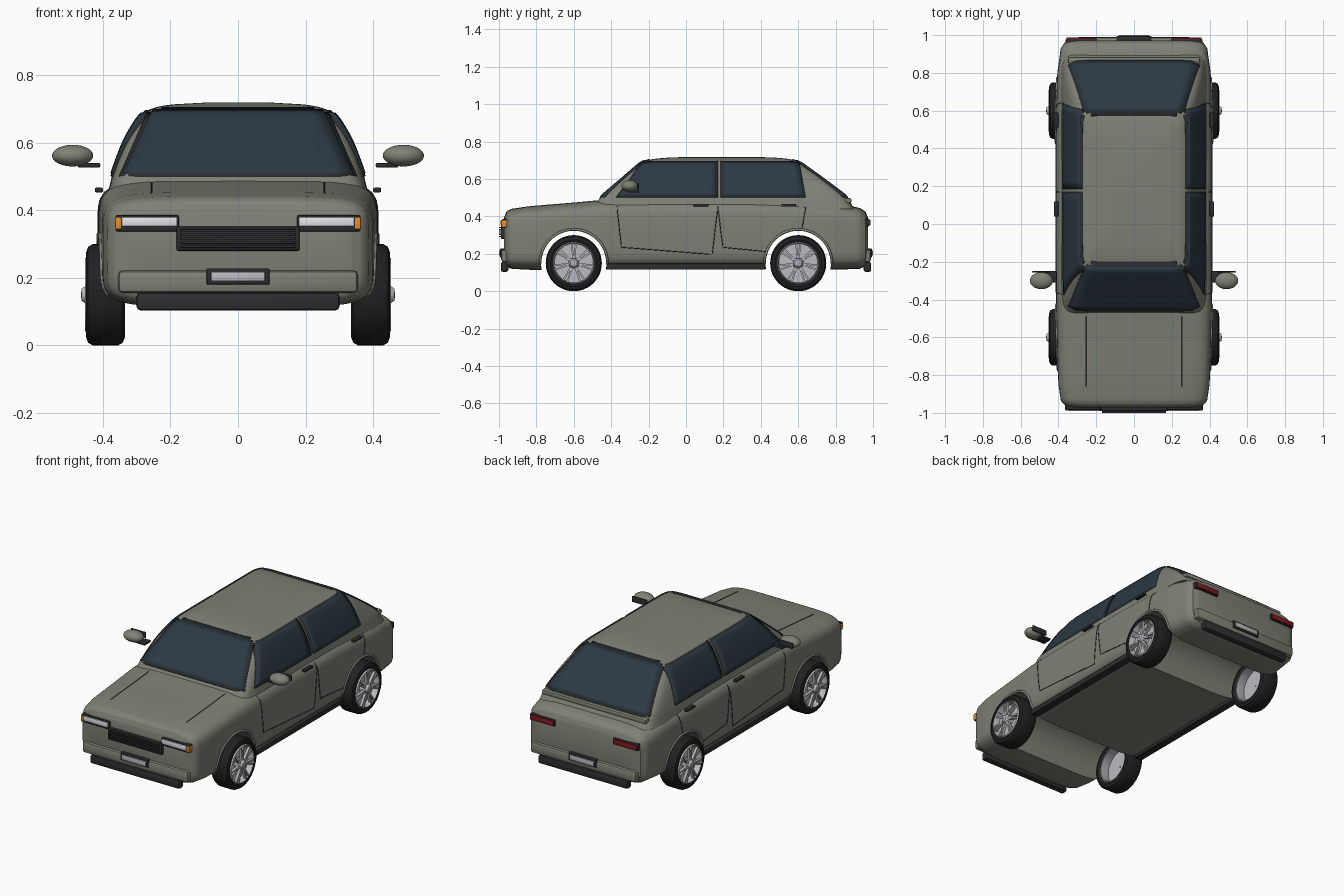
import bpy, bmesh, math
from mathutils import Vector, Matrix
from mathutils.bvhtree import BVHTree

if "Cube" in bpy.data.objects:
    bpy.data.objects.remove(bpy.data.objects["Cube"])

def mat(name, r, g, b):
    m = bpy.data.materials.new(name)
    m.diffuse_color = (r, g, b, 1)
    m.use_nodes = True
    m.node_tree.nodes["Principled BSDF"].inputs["Base Color"].default_value = m.diffuse_color
    return m

PAINT = mat("paint", .21, .22, .18)
GLASS = mat("glass", .025, .04, .055)
DARK = mat("dark_trim", .025, .027, .03)
RUBBER = mat("rubber", .015, .015, .017)
METAL = mat("metal", .5, .5, .53)
LAMP = mat("lamp", .75, .77, .82)
AMBER = mat("amber", .8, .28, .02)
RED = mat("red", .22, .01, .015)

def finish(name, bm, m, angle=35):
    bmesh.ops.recalc_face_normals(bm, faces=bm.faces)
    me = bpy.data.meshes.new(name)
    bm.to_mesh(me)
    bm.free()
    me.materials.append(m)
    ob = bpy.data.objects.new(name, me)
    bpy.context.collection.objects.link(ob)
    bpy.ops.object.select_all(action='DESELECT')
    ob.select_set(True)
    bpy.context.view_layer.objects.active = ob
    bpy.ops.object.shade_smooth_by_angle(angle=math.radians(angle))
    return ob

def box(name, x, y, z, m, bevel=.006):
    """Rounded box from (min, max) ranges."""
    bm = bmesh.new()
    bmesh.ops.create_cube(bm, size=1)
    for v in bm.verts:
        v.co = [(a + b) / 2 + c * (b - a) for (a, b), c in zip((x, y, z), v.co)]
    if bevel:
        bmesh.ops.bevel(bm, geom=bm.edges[:], offset=bevel, segments=2, profile=.5, affect='EDGES')
    return finish(name, bm, m)

def loft(name, rings, m, closed=False, angle=35):
    bm = bmesh.new()
    vs = [[bm.verts.new(p) for p in r] for r in rings]
    n = len(vs[0])
    pairs = list(zip(vs, vs[1:])) + ([(vs[-1], vs[0])] if closed else [])
    for a, b in pairs:
        for i in range(n):
            bm.faces.new((a[i], a[(i + 1) % n], b[(i + 1) % n], b[i]))
    if not closed:
        bm.faces.new(vs[0])
        bm.faces.new(vs[-1])
    return finish(name, bm, m, angle)

def superellipse(w, h, n, count):
    pts = []
    for i in range(count):
        c, s = math.cos(2 * math.pi * i / count), math.sin(2 * math.pi * i / count)
        pts.append((w * math.copysign(abs(c) ** (2 / n), c), h * math.copysign(abs(s) ** (2 / n), s)))
    return pts

def smooth_keys(keys, steps=5):
    """Catmull-Rom interpolation of section parameters."""
    out = []
    for i in range(len(keys) - 1):
        p = [Vector(keys[min(max(j, 0), len(keys) - 1)]) for j in range(i - 1, i + 3)]
        for k in range(steps):
            t = k / steps
            d1, d2 = (p[2] - p[0]) / 2, (p[3] - p[1]) / 2
            if i == 0 or i == len(keys) - 2 or (p[2] - p[1]).length * 2.5 < max((p[1] - p[0]).length, (p[3] - p[2]).length):
                out.append(p[1].lerp(p[2], t))
            else:
                d1 = d1 * min(1, (p[2] - p[1]).length / max(d1.length, 1e-6))
                d2 = d2 * min(1, (p[2] - p[1]).length / max(d2.length, 1e-6))
                out.append(p[1] * (2*t**3 - 3*t*t + 1) + d1 * (t**3 - 2*t*t + t) + p[2] * (3*t*t - 2*t**3) + d2 * (t**3 - t*t))
    return out + [Vector(keys[-1])]

def tree(ob):
    bm = bmesh.new()
    bm.from_mesh(ob.data)
    t = BVHTree.FromBMesh(bm)
    bm.free()
    return t

def project(t, axis, sign, u, v):
    """Drop a 2D point onto a surface from outside along one axis."""
    o = [u, v]
    o.insert(axis, sign * 3)
    d = [0, 0, 0]
    d[axis] = -sign
    return t.ray_cast(Vector(o), Vector(d))[0]

def patch(name, t, axis, sign, quad, m, thick, n=14):
    """Panel following a surface: quad is bottom-left, bottom-right, top-right, top-left."""
    a, b, c, d = [Vector(q) for q in quad]
    bm = bmesh.new()
    g = [[None] * (n + 1) for _ in range(n + 1)]
    for i in range(n + 1):
        for j in range(n + 1):
            p = project(t, axis, sign, *a.lerp(b, i / n).lerp(d.lerp(c, i / n), j / n))
            g[i][j] = bm.verts.new(p) if p else None
    for i in range(n):
        for j in range(n):
            f = (g[i][j], g[i + 1][j], g[i + 1][j + 1], g[i][j + 1])
            if all(f):
                bm.faces.new(f)
    ob = finish(name, bm, m)
    mod = ob.modifiers.new("thickness", 'SOLIDIFY')
    mod.thickness, mod.offset = thick, 0

def strip(name, t, axis, sign, pts, m, r, n=10):
    """Thin tube laid on a surface."""
    dense = [Vector(a).lerp(Vector(b), k / n) for a, b in zip(pts, pts[1:]) for k in range(n)] + [Vector(pts[-1])]
    hits = [h for h in (project(t, axis, sign, *q) for q in dense) if h]
    cu = bpy.data.curves.new(name, 'CURVE')
    cu.dimensions, cu.bevel_depth, cu.bevel_resolution = '3D', r, 1
    sp = cu.splines.new('POLY')
    sp.points.add(len(hits) - 1)
    for p, h in zip(sp.points, hits):
        p.co = (*h, 1)
    cu.materials.append(m)
    bpy.context.collection.objects.link(bpy.data.objects.new(name, cu))

# Lower body: y, half width, bottom, top
keys = [(-.972, .335, .165, .395), (-.96, .365, .135, .425), (-.93, .388, .12, .441), (-.85, .4, .115, .453),
        (-.6, .408, .115, .474), (-.45, .412, .115, .488), (0, .414, .118, .492), (.4, .414, .118, .49),
        (.8, .406, .115, .472), (.93, .388, .12, .445), (.96, .368, .135, .425), (.972, .335, .165, .395)]
body = loft("body", [[(x, y, (b + t) / 2 + z) for x, z in superellipse(w, (t - b) / 2, 6, 64)]
                     for y, w, b, t in smooth_keys(keys)], PAINT)
body_t = tree(body)

# Wheel tunnels cut through the full width
for y in (-.6, .6):
    bpy.ops.mesh.primitive_cylinder_add(vertices=64, radius=.175, depth=2, location=(0, y, .15), rotation=(0, math.pi / 2, 0))
    cutter = bpy.context.object
    mod = body.modifiers.new("arch", 'BOOLEAN')
    mod.operation, mod.object, mod.solver = 'DIFFERENCE', cutter, 'EXACT'
    bpy.context.view_layer.objects.active = body
    bpy.ops.object.modifier_apply(modifier=mod.name)
    bpy.data.objects.remove(cutter)

# Cabin: z, half width, front y, rear y
cab = [(.44, .388, -.5, .9), (.5, .374, -.46, .865), (.6, .337, -.345, .735), (.665, .3, -.27, .645),
       (.692, .275, -.235, .605), (.706, .24, -.18, .555), (.714, .19, -.1, .48), (.719, .1, .02, .36)]
cabin = loft("cabin", [[(x, (f + r) / 2 + y, z) for x, y in superellipse(w, (r - f) / 2, 14, 96)]
                       for z, w, f, r in smooth_keys(cab, 4)], PAINT)
cab_t = tree(cabin)

# Windows with dark frames
for sign, name in ((-1, "windshield"), (1, "rear_window")):
    patch(name + "_frame", cab_t, 1, sign, [(-.352, .5), (.352, .5), (.263, .702), (-.263, .702)], DARK, .008)
    patch(name, cab_t, 1, sign, [(-.34, .507), (.34, .507), (.252, .695), (-.252, .695)], GLASS, .012)
for s, side in ((1, "right"), (-1, "left")):
    patch(side + "_front_window_frame", cab_t, 0, s, [(-.375, .5), (.17, .5), (.17, .694), (-.235, .694)], DARK, .008)
    patch(side + "_front_window", cab_t, 0, s, [(-.36, .508), (.16, .508), (.16, .685), (-.23, .685)], GLASS, .014)
    patch(side + "_rear_window_frame", cab_t, 0, s, [(.185, .5), (.64, .5), (.605, .694), (.185, .694)], DARK, .008)
    patch(side + "_rear_window", cab_t, 0, s, [(.195, .508), (.632, .508), (.6, .685), (.195, .685)], GLASS, .014)

    # Seams, handles, sill, arch lips
    strip(side + "_front_door_seam", body_t, 0, s, [(-.37, .46), (-.345, .235), (.14, .197), (.17, .455)], DARK, .0025)
    strip(side + "_rear_door_seam", body_t, 0, s, [(.17, .455), (.197, .235), (.43, .212)], DARK, .0025)
    strip(side + "_rear_door_edge", body_t, 0, s, [(.64, .45), (.62, .335)], DARK, .0025)
    strip(side + "_hood_seam", body_t, 2, 1, [(s * .255, -.86), (s * .255, -.49)], DARK, .0025)
    for y in (.08, .55):
        box(side + "_door_handle", sorted((s * .4, s * .424)), (y - .04, y + .04), (.453, .467), DARK, .004)
    box(side + "_sill", sorted((s * .36, s * .41)), (-.425, .425), (.115, .147), DARK)
    for yc in (-.6, .6):
        arc = [(yc + .18 * math.cos(math.pi * k / 24), .15 + .18 * math.sin(math.pi * k / 24)) for k in range(25)]
        strip(side + "_arch_lip", body_t, 0, s, arc, PAINT, .007, 1)

    # Door mirror
    bm = bmesh.new()
    bmesh.ops.create_uvsphere(bm, u_segments=32, v_segments=16, radius=1,
                              matrix=Matrix.Translation((s * .49, -.3, .562)) @ Matrix.Diagonal((.061, .045, .032, 1)))
    finish(side + "_mirror_housing", bm, PAINT)
    box(side + "_mirror_glass", sorted((s * .44, s * .54)), (-.258, -.25), (.545, .58), DARK, .003)
    box(side + "_mirror_arm", sorted((s * .408, s * .475)), (-.31, -.25), (.527, .54), DARK, .004)

    # Headlamps and tail lamps
    box(side + "_headlamp_housing", sorted((s * .175, s * .363)), (-.985, -.93), (.337, .386), DARK)
    box(side + "_headlamp", sorted((s * .18, s * .345)), (-.991, -.94), (.352, .38), LAMP, .004)
    box(side + "_turn_signal", sorted((s * .346, s * .364)), (-.988, -.935), (.343, .38), AMBER, .004)
    box(side + "_tail_lamp_housing", sorted((s * .195, s * .363)), (.93, .98), (.347, .388), DARK)
    box(side + "_tail_lamp", sorted((s * .2, s * .358)), (.94, .987), (.352, .383), RED, .004)

# Grille
box("grille_frame", (-.182, .182), (-.99, -.95), (.28, .352), DARK)
for k in range(5):
    box("grille_slat", (-.17, .17), (-1, -.97), (.289 + k * .012, .296 + k * .012), DARK, .002)

# Bumpers and plates at both ends, boot lip
for e, end in ((-1, "front"), (1, "rear")):
    box(end + "_bumper", (-.355, .355), sorted((e * .93, e * .988)), (.155, .222), PAINT, .014)
    box(end + "_lower_bumper", (-.3, .3), sorted((e * .95, e * .99)), (.104, .156), DARK, .01)
    box(end + "_plate_holder", (-.093, .093), sorted((e * .97, e * .994)), (.18, .228), DARK, .004)
    box(end + "_plate", (-.08, .08), sorted((e * .98, e * 1.0)), (.19, .218), METAL, .003)
box("boot_lip", (-.35, .35), (.845, .885), (.47, .498), PAINT, .01)

# Wheels
def lathe(name, prof, s, y, m, segs=48):
    rings = [[(s * x, y + r * math.cos(2 * math.pi * k / segs), .15 + r * math.sin(2 * math.pi * k / segs)) for k in range(segs)] for x, r in prof]
    return loft(name, rings, m, True)

for s, side in ((1, "right"), (-1, "left")):
    for y, end in ((-.6, "front"), (.6, "rear")):
        w = side + "_" + end
        lathe(w + "_tyre", [(.345, .108), (.335, .125), (.341, .142), (.355, .15), (.43, .15), (.444, .142), (.45, .125), (.443, .108)], s, y, RUBBER)
        lathe(w + "_rim", [(.345, .11), (.345, .104), (.445, .104), (.453, .108), (.445, .113)], s, y, METAL)
        lathe(w + "_brake_disc", [(.4, .106), (.4, .01), (.415, .01), (.415, .106)], s, y, METAL)
        lathe(w + "_hub", [(.4, .004), (.4, .03), (.45, .027), (.463, .018), (.465, .004)], s, y, METAL)
        bm = bmesh.new()
        for k in range(14):
            a = 2 * math.pi * (k // 2) / 7 + (.11 if k % 2 else -.11)
            bmesh.ops.create_cube(bm, size=1, matrix=Matrix.Translation((s * .444, y, .15)) @ Matrix.Rotation(a, 4, 'X')
                                  @ Matrix.Translation((0, 0, .063)) @ Matrix.Diagonal((.016, .009, .088, 1)))
        finish(w + "_spokes", bm, METAL)
